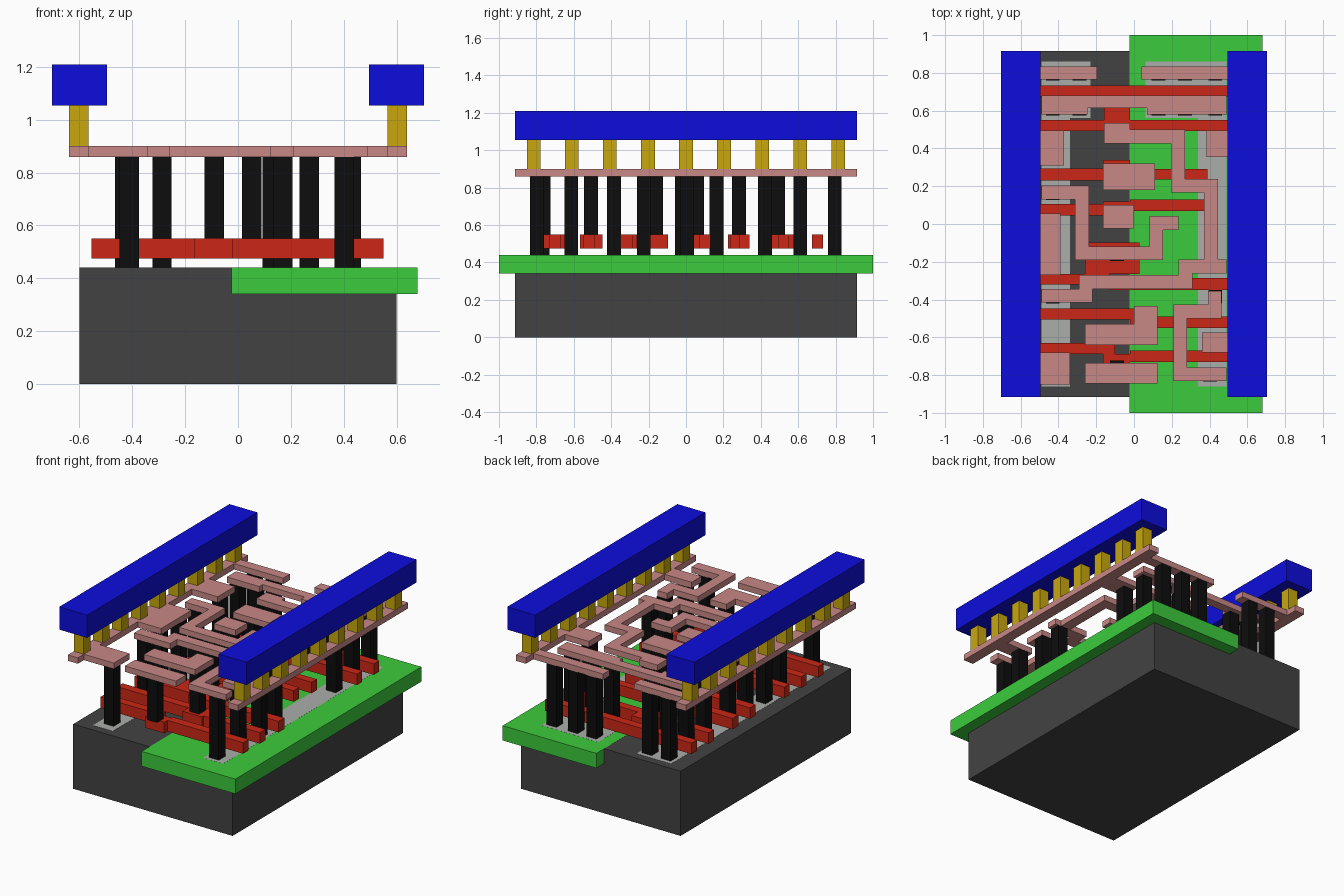
import bpy, bmesh
from mathutils import Vector


def material(name, rgb):
    m = bpy.data.materials.new(name)
    m.diffuse_color = (*rgb, 1)
    return m


DARK = material("dark_grey", (0.055, 0.055, 0.055))
GREEN = material("green", (0.045, 0.60, 0.045))
LIGHT = material("light_grey", (0.40, 0.42, 0.40))
RED = material("red", (0.60, 0.02, 0.008))
BLACK = material("black", (0.004, 0.004, 0.004))
PINK = material("pink", (0.58, 0.25, 0.24))
YELLOW = material("yellow", (0.58, 0.39, 0.004))
BLUE = material("blue", (0.004, 0.004, 0.72))

# Layer heights
GATE_Z = (0.475, 0.55)
METAL_Z = (0.86, 0.90)


def prism(name, outline, z, mat):
    """Extrude a flat outline from z[0] to z[1]."""
    bm = bmesh.new()
    face = bm.faces.new([bm.verts.new((x, y, z[0])) for x, y in outline])
    top = bmesh.ops.extrude_face_region(bm, geom=[face])["geom"]
    bmesh.ops.translate(bm, vec=(0, 0, z[1] - z[0]),
                        verts=[v for v in top if isinstance(v, bmesh.types.BMVert)])
    bmesh.ops.recalc_face_normals(bm, faces=bm.faces)
    mesh = bpy.data.meshes.new(name)
    bm.to_mesh(mesh)
    bm.free()
    mesh.materials.append(mat)
    ob = bpy.data.objects.new(name, mesh)
    bpy.context.collection.objects.link(ob)
    return ob


def box(name, x0, x1, y0, y1, z, mat):
    return prism(name, [(x0, y0), (x1, y0), (x1, y1), (x0, y1)], z, mat)


def post(name, x, y, z, mat, w=0.073):
    return box(name, x - w / 2, x + w / 2, y - w / 2, y + w / 2, z, mat)


def wire(name, path, w=0.073):
    """Mitred metal track along a right-angled centre line."""
    pts = [Vector(p) for p in path]
    dirs = [(b - a).normalized() for a, b in zip(pts, pts[1:])]
    left, right = [], []
    for i, p in enumerate(pts):
        a, b = dirs[max(i - 1, 0)], dirs[min(i, len(dirs) - 1)]
        na, nb = Vector((-a.y, a.x)), Vector((-b.y, b.x))
        off = (na if i in (0, len(pts) - 1) else na + nb) * w / 2
        left.append(p + off)
        right.append(p - off)
    return prism(name, left + right[::-1], METAL_Z, PINK)


# Base block, well and doped strips set flush in the top
box("substrate", -0.6, 0.6, -0.915, 0.915, (0, 0.44), DARK)
box("well", -0.025, 0.68, -1, 1, (0.34, 0.4405), GREEN)
for side, inner in ((-1, -0.23), (1, 0.06)):
    x0, x1 = sorted((side * 0.49, side * 0.34))
    box("doped_strip", x0, x1, -0.86, 0.56, (0.40, 0.441), LIGHT)
    x0, x1 = sorted((side * 0.49, inner))
    box("doped_wide_area", x0, x1, 0.56, 0.86, (0.40, 0.441), LIGHT)

# Red gate bars with their contact pads
GATES = [
    (-0.555, 0.55, 0.675, 0.733), (-0.555, 0.55, 0.493, 0.55),
    (-0.16, -0.02, 0.55, 0.615), (-0.16, -0.02, 0.455, 0.493),
    (-0.555, -0.165, 0.23, 0.293), (-0.165, -0.02, 0.225, 0.34),
    (-0.02, 0.39, 0.235, 0.29),
    (-0.555, -0.165, 0.045, 0.105), (-0.165, -0.02, 0.0, 0.12),
    (-0.02, 0.37, 0.07, 0.13),
    (-0.26, 0.03, -0.265, -0.097), (-0.555, -0.13, -0.32, -0.265),
    (-0.13, 0.55, -0.35, -0.287),
    (-0.555, -0.02, -0.505, -0.447), (-0.02, 0.125, -0.567, -0.447),
    (0.125, 0.55, -0.55, -0.49),
    (-0.555, -0.1, -0.687, -0.63), (-0.165, -0.02, -0.765, -0.687),
    (-0.02, 0.55, -0.73, -0.67),
]
for g in GATES:
    box("gate_bar", *g, GATE_Z, RED)

# Black contact posts: on the base, and on the gate pads
BASE_POSTS = {
    0.795: (-0.43, -0.288, 0.13, 0.27, 0.43), 0.61: (-0.43, -0.288, 0.13, 0.27, 0.43),
    0.422: (-0.43, 0.43), 0.163: (-0.43,), 0.005: (0.17,), -0.022: (-0.43,),
    -0.225: (-0.43, 0.43), -0.385: (-0.43, 0.43), -0.613: (0.43,),
    -0.765: (-0.412,), -0.797: (0.402,),
}
for y, xs in BASE_POSTS.items():
    for x in xs:
        post("contact_post", x, y, (0.44, METAL_Z[0]), BLACK)
for x, y in ((-0.09, 0.493), (-0.09, 0.283), (-0.09, 0.06), (-0.09, -0.16),
             (0.052, -0.508), (-0.09, -0.76)):
    post("gate_post", x, y, (GATE_Z[1], METAL_Z[0]), BLACK)

# Pink power strips, yellow vias and blue rails on both sides
for s in (-1, 1):
    x0, x1 = sorted((s * 0.64, s * 0.565))
    box("power_strip", x0, x1, -0.915, 0.915, METAL_Z, PINK)
    for i in range(9):
        post("via", s * 0.6025, (i - 4) * 0.2035, (0.90, 1.055), YELLOW)
    x0, x1 = sorted((s * 0.705, s * 0.495))
    box("power_rail", x0, x1, -0.915, 0.915, (1.055, 1.21), BLUE)

# Stubs reaching in from the power strips
for end, y0, y1 in ((-0.195, 0.765, 0.835), (-0.37, 0.31, 0.495),
                    (-0.39, -0.27, 0.055), (-0.34, -0.85, -0.68)):
    box("left_stub", -0.565, end, y0, y1, METAL_Z, PINK)
for end, y0, y1 in ((0.04, 0.765, 0.835), (0.385, 0.355, 0.495), (0.36, -0.68, -0.575)):
    box("right_stub", end, 0.565, y0, y1, METAL_Z, PINK)

# Winding tracks
wire("long_track", [(-0.16, 0.463), (0.233, 0.463), (0.233, 0.203), (0.408, 0.203),
                    (0.408, -0.225), (0.272, -0.225), (0.272, -0.307),
                    (-0.255, -0.307), (-0.255, -0.38), (-0.49, -0.38)])
box("long_track_pad", -0.16, -0.02, 0.4995, 0.535, METAL_Z, PINK)
box("long_track_tab", 0.4445, 0.49, -0.2615, -0.1885, METAL_Z, PINK)
wire("middle_track", [(-0.49, 0.167), (-0.275, 0.167), (-0.275, -0.155),
                      (0.118, -0.155), (0.118, 0.005), (0.235, 0.005)])
wire("corner_track", [(0.428, -0.355), (0.428, -0.463), (0.245, -0.463),
                      (0.245, -0.795), (0.49, -0.795)])

# Wide tracks and pads
prism("cross_track", [(-0.49, 0.58), (-0.245, 0.58), (-0.245, 0.615), (0.07, 0.615),
                      (0.07, 0.58), (0.49, 0.58), (0.49, 0.68), (-0.49, 0.68)],
      METAL_Z, PINK)
prism("step_pad", [(-0.26, -0.64), (0.125, -0.64), (0.125, -0.435), (0, -0.435),
                   (0, -0.53), (-0.26, -0.53)], METAL_Z, PINK)
for p in ((-0.165, 0.11, 0.18, 0.32), (-0.165, 0.0, -0.025, 0.1),
          (-0.26, 0.125, -0.845, -0.735)):
    box("input_pad", *p, METAL_Z, PINK)
